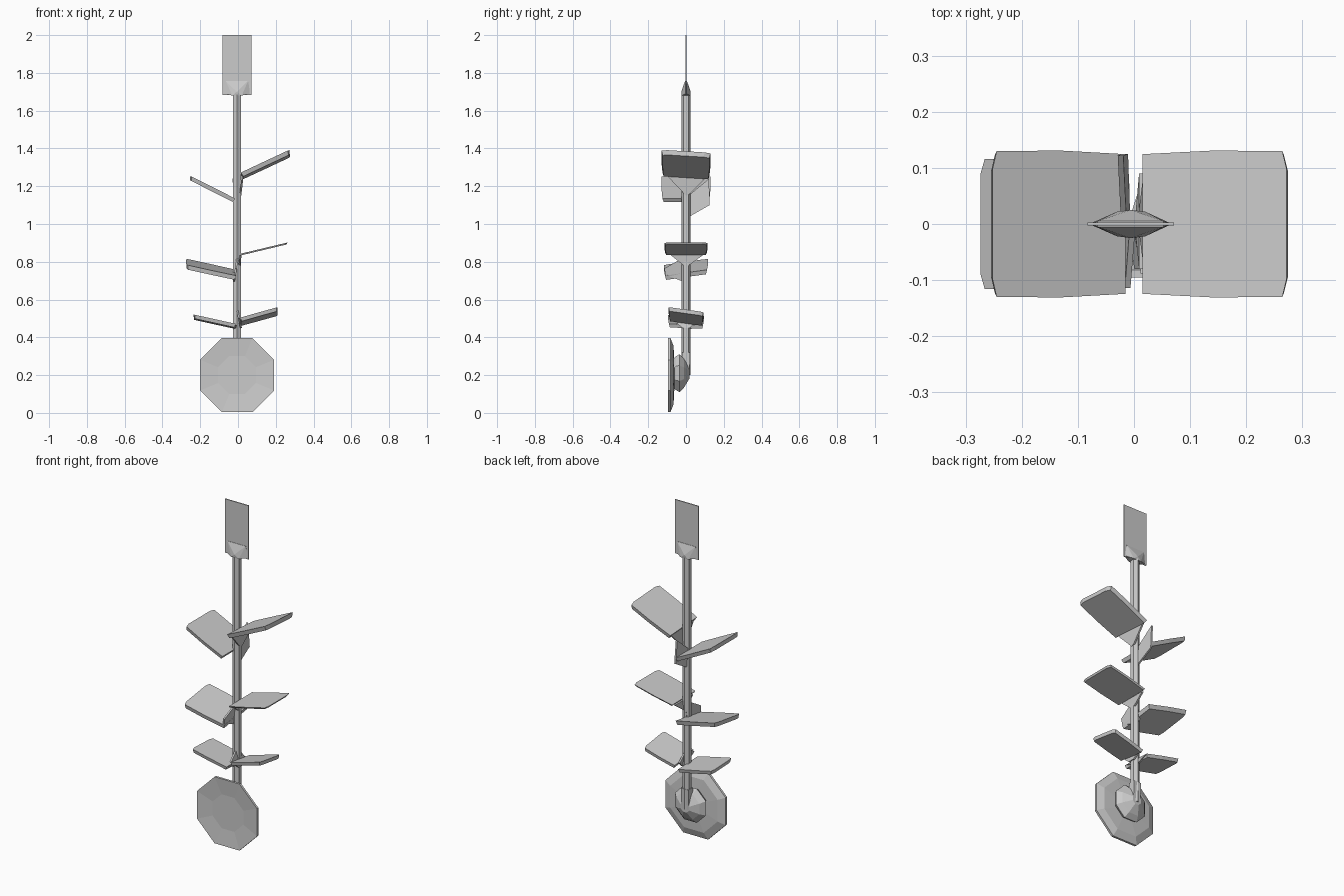
import bpy, bmesh, math
from mathutils import Vector

if "Cube" in bpy.data.objects:
    bpy.data.objects.remove(bpy.data.objects["Cube"])


def finish(name, bm):
    bmesh.ops.recalc_face_normals(bm, faces=bm.faces[:])
    me = bpy.data.meshes.new(name)
    bm.to_mesh(me)
    bm.free()
    ob = bpy.data.objects.new(name, me)
    bpy.context.collection.objects.link(ob)
    return ob


def hull(name, pts):
    """Faceted convex solid around the given points."""
    bm = bmesh.new()
    vs = [bm.verts.new(p) for p in pts]
    r = bmesh.ops.convex_hull(bm, input=vs)
    junk = {v for v in r["geom_interior"] + r["geom_unused"]
            if isinstance(v, bmesh.types.BMVert)}
    bmesh.ops.delete(bm, geom=list(junk), context='VERTS')
    bmesh.ops.dissolve_limit(bm, angle_limit=0.02, verts=bm.verts[:], edges=bm.edges[:])
    return finish(name, bm)


def lathe_y(name, profile, centre, sides=8):
    """Faceted solid turned around a y axis; profile is (y, radius)."""
    bm = bmesh.new()
    k = 1 / math.cos(math.pi / sides)
    rings = []
    for y, r in profile:
        rings.append([bm.verts.new((centre[0] + r * k * math.cos((i + .5) * 2 * math.pi / sides), y,
                                    centre[1] + r * k * math.sin((i + .5) * 2 * math.pi / sides)))
                      for i in range(sides)])
    for a, b in zip(rings, rings[1:]):
        for i in range(sides):
            j = (i + 1) % sides
            bm.faces.new((a[i], a[j], b[j], b[i]))
    bm.faces.new(rings[0])
    bm.faces.new(rings[-1])
    return finish(name, bm)


def leaf(name, base, tip, half, thick, tilt):
    """Broad slab leaf rising from base (x, z) to tip; tilt is z per unit of y."""
    a, b = Vector((base[0], 0, base[1])), Vector((tip[0], 0, tip[1]))
    d = b - a
    n = Vector((-d.z, 0, d.x)).normalized()
    if n.z < 0:
        n = -n
    outline = [(0, .95), (.5, 1), (.97, .99), (1, .75)]
    pts = []
    for u, w in outline:
        for s in (-1, 1):
            y = s * w * half
            p = a + d * u + Vector((0, y, tilt * y))
            pts.append(p)
            q = a + d * (.01 + .96 * u) + Vector((0, y * .95, tilt * y * .95))
            pts.append(q - n * thick)
    hull(name, pts)


def fin(name, x0, x1, poly):
    """Small bracket plate in the y-z plane, leaning from x0 at the foot to x1 at the top."""
    zs = [p[1] for p in poly]
    lo, hi = min(zs), max(zs)
    pts = []
    for y, z in poly:
        x = x0 + (x1 - x0) * (z - lo) / (hi - lo)
        pts += [(x - .005, y, z), (x + .005, y, z)]
    hull(name, pts)


# Hexagonal stem
bm = bmesh.new()
bmesh.ops.create_cone(bm, cap_ends=True, segments=6, radius1=.024, radius2=.024, depth=1.49)
bmesh.ops.translate(bm, verts=bm.verts[:], vec=(-.006, 0, .945))
finish("stem", bm)

# Flat blade at the top and its diamond socket
hull("top_blade", [(x, y, z) for x in (-.083, .071) for y in (-.003, .003) for z in (1.683, 2)])
hull("blade_socket", [(-.08, 0, 1.69), (.068, 0, 1.69),
                      (-.03, -.022, 1.68), (.02, -.022, 1.68), (-.03, .022, 1.68), (.02, .022, 1.68),
                      (-.006, -.025, 1.70), (-.006, .025, 1.70),
                      (-.065, -.005, 1.757), (.053, -.005, 1.757),
                      (-.065, .005, 1.757), (.053, .005, 1.757)])

# Octagonal flower head with a shallow dished front
lathe_y("flower_disc", [(-.086, .1), (-.095, .196), (-.082, .196), (-.066, .155), (-.062, .08)],
        (-.005, .2))
# Hub behind the disc, tapering into the stem
lathe_y("flower_hub", [(-.066, .075), (-.055, .088), (-.035, .1), (-.01, .075), (.018, .028)],
        (-.005, .21))
hull("stem_foot", [(x, y, z) for x in (-.03, .018) for y, z in
                   ((-.03, .15), (.018, .2), (.022, .32), (-.02, .32))])

# Three pairs of leaves
for name, base, tip, half, thick, tilt in [
    ("upper_right_leaf", (.015, 1.265), (.272, 1.385), .131, .024, -.06),
    ("upper_left_leaf", (-.015, 1.135), (-.252, 1.255), .131, .022, .0),
    ("middle_right_leaf", (.015, .843), (.262, .902), .115, .009, .0),
    ("middle_left_leaf", (-.01, .742), (-.274, .80), .117, .024, .14),
    ("lower_right_leaf", (.012, .492), (.21, .547), .093, .02, -.14),
    ("lower_left_leaf", (-.012, .468), (-.235, .517), .095, .02, -.04),
]:
    leaf(name, base, tip, half, thick, tilt)

# Triangular brackets joining leaves to the stem
fin("upper_right_bracket", .012, .025, [(0, 1.15), (-.1, 1.255), (.115, 1.255), (.02, 1.16)])
fin("upper_left_bracket", -.012, -.024, [(.02, 1.04), (.125, 1.1), (.122, 1.24), (0, 1.14), (0, 1.05)])
fin("middle_right_bracket", .006, .014, [(.0, .77), (-.08, .835), (.09, .835)])
fin("middle_left_bracket", -.022, -.002, [(0, .69), (-.11, .73), (-.114, .765), (0, .83), (.02, .82), (.02, .7)])
fin("lower_right_bracket", .016, -.006, [(-.02, .45), (-.08, .50), (0, .555), (.05, .48), (.02, .45)])
fin("lower_left_bracket", -.02, -.012, [(0, .44), (-.07, .465), (.085, .46), (.03, .445)])
